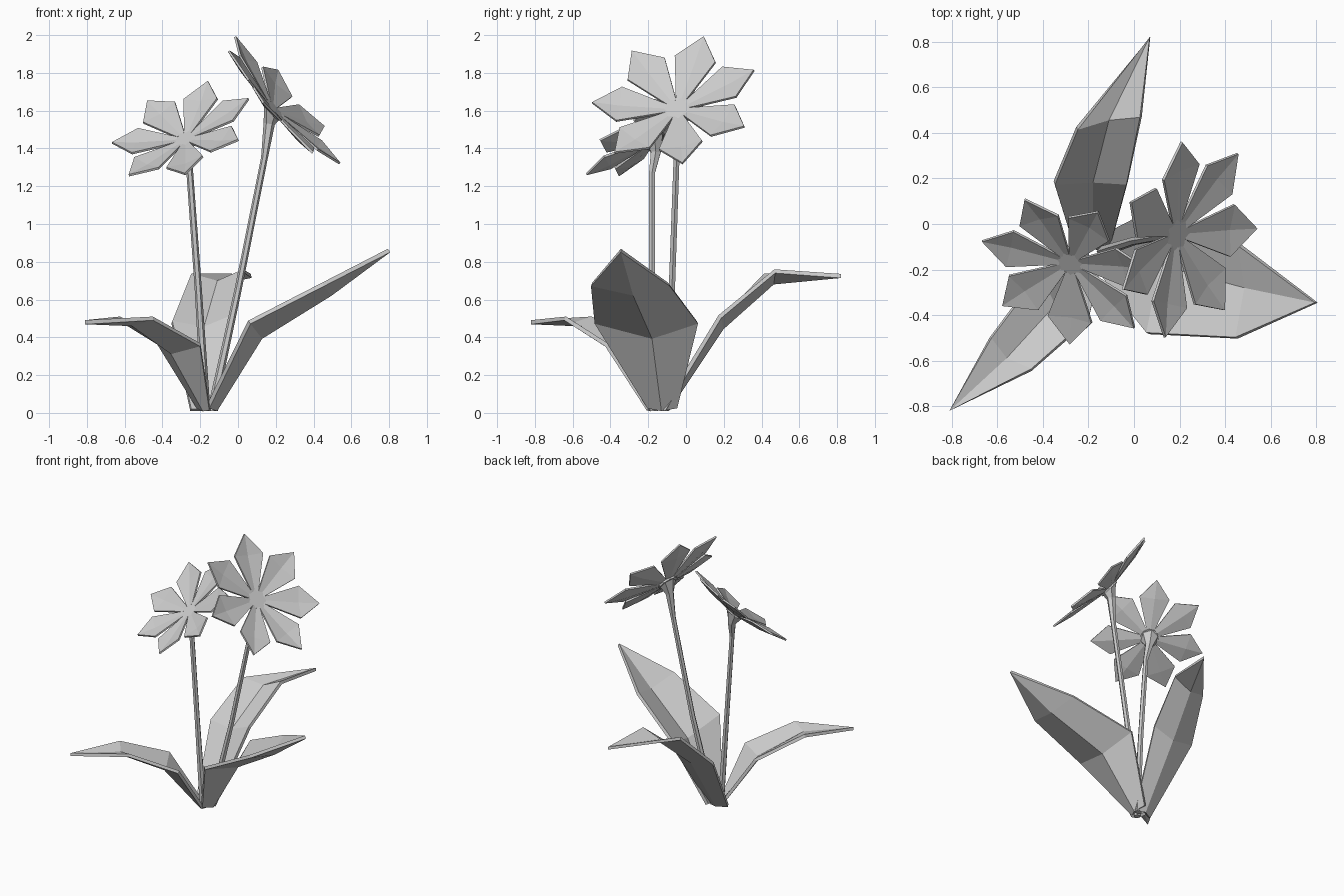
import bpy, math
from mathutils import Vector, Matrix

if "Cube" in bpy.data.objects:
    bpy.data.objects.remove(bpy.data.objects["Cube"])


def make(name, verts, faces, thickness=0.0):
    me = bpy.data.meshes.new(name)
    me.from_pydata([tuple(v) for v in verts], [], faces)
    me.update()
    ob = bpy.data.objects.new(name, me)
    bpy.context.collection.objects.link(ob)
    if thickness:
        mod = ob.modifiers.new("thickness", 'SOLIDIFY')
        mod.thickness = thickness
        mod.offset = 0
    return ob


def blade(rows, tip, start=0):
    """Creased strip: rows of (left, centre, right) ending in a point."""
    verts = [Vector(p) for row in rows for p in row] + [Vector(tip)]
    faces = []
    for i in range(len(rows) - 1):
        a = start + 3 * i
        faces += [(a, a + 1, a + 4, a + 3), (a + 1, a + 2, a + 5, a + 4)]
    a, t = start + 3 * (len(rows) - 1), start + 3 * len(rows)
    faces += [(a, a + 1, t), (a + 1, a + 2, t)]
    return verts, faces


def flower(name, centre, normal, tip_dir, R, count=7):
    n = Vector(normal).normalized()
    d = Vector(tip_dir)
    x = (d - n * d.dot(n)).normalized()
    frame = Matrix((x, n.cross(x), n)).transposed()
    c = Vector(centre)
    verts, faces = [], []
    for k in range(count):
        rot = frame @ Matrix.Rotation(2 * math.pi * k / count, 3, 'Z')
        rows = [[(0.12, -0.06, 0.02), (0.12, 0, 0.01), (0.12, 0.06, 0.02)],
                [(0.68, -0.26, 0.13), (0.68, 0, 0.09), (0.68, 0.26, 0.13)]]
        v, f = blade(rows, (1, 0, 0.167), len(verts))
        verts += [c + rot @ (p * R) for p in v]
        faces += f
    make(name + "_petals", verts, faces, 0.012)
    # Flat disc in the middle
    sides = 10
    disc = []
    for z in (-0.02, 0.03):
        disc += [c + frame @ (Vector((0.16 * math.cos(2 * math.pi * i / sides),
                                      0.16 * math.sin(2 * math.pi * i / sides), z)) * R)
                 for i in range(sides)]
    f = [tuple(range(sides))[::-1], tuple(range(sides, 2 * sides))]
    f += [(i, (i + 1) % sides, sides + (i + 1) % sides, sides + i) for i in range(sides)]
    make(name + "_centre", disc, f)


def stem(name, pts, radii, end_dir, sides=6):
    pts = [Vector(p) for p in pts]
    verts, faces = [], []
    for i, (p, r) in enumerate(zip(pts, radii)):
        t = pts[min(i + 1, len(pts) - 1)] - pts[max(i - 1, 0)]
        t = Vector(end_dir) if i == len(pts) - 1 else (Vector((0, 0, 1)) if i == 0 else t)
        t.normalize()
        u = Vector((0, 1, 0)).cross(t).normalized()
        w = t.cross(u)
        for k in range(sides):
            a = 2 * math.pi * k / sides
            verts.append(p + (u * math.cos(a) + w * math.sin(a)) * r)
    for i in range(len(pts) - 1):
        for k in range(sides):
            a, b = i * sides + k, i * sides + (k + 1) % sides
            faces.append((a, b, b + sides, a + sides))
    faces += [tuple(range(sides))[::-1], tuple(range(len(verts) - sides, len(verts)))]
    make(name, verts, faces)


# Flower heads
n_left, n_right = (-0.45, -0.75, 1), (1.15, -0.3, 1)
flower("left_flower", (-0.278, -0.17, 1.445), n_left, (0.02, -0.32, -0.23), 0.395)
flower("right_flower", (0.183, -0.045, 1.605), n_right, (0.30, 0.04, -0.33), 0.45)

# Stems flaring under the flower heads
radii = [0.024, 0.019, 0.018, 0.03, 0.062]
stem("left_stem", [(-0.17, -0.17, 0.01), (-0.21, -0.18, 0.65), (-0.255, -0.18, 1.27),
                   (-0.268, -0.16, 1.38), (-0.276, -0.167, 1.44)], radii, n_left)
stem("right_stem", [(-0.14, -0.12, 0.01), (0.0, -0.075, 0.65), (0.14, -0.05, 1.35),
                    (0.165, -0.043, 1.53), (0.18, -0.044, 1.6)], radii, n_right)

# Leaves: creased blades from base to tip
leaves = {
    "right_leaf": ([[(-0.16, -0.20, 0.03), (-0.12, -0.13, 0.015), (-0.14, -0.05, 0.03)],
                    [(0.06, -0.48, 0.48), (0.12, -0.18, 0.40), (0.07, 0.06, 0.48)],
                    [(0.45, -0.50, 0.68), (0.49, -0.28, 0.63), (0.46, -0.09, 0.68)]],
                   (0.80, -0.345, 0.86)),
    "back_leaf": ([[(-0.25, -0.14, 0.015), (-0.18, -0.10, 0.015), (-0.11, -0.12, 0.015)],
                   [(-0.35, 0.18, 0.48), (-0.18, 0.19, 0.45), (-0.03, 0.18, 0.51)],
                   [(-0.25, 0.42, 0.73), (-0.11, 0.46, 0.69), (0.03, 0.47, 0.75)]],
                  (0.07, 0.82, 0.725)),
    "front_leaf": ([[(-0.21, -0.13, 0.03), (-0.18, -0.18, 0.015), (-0.15, -0.20, 0.02)],
                    [(-0.42, -0.22, 0.37), (-0.35, -0.36, 0.32), (-0.20, -0.42, 0.36)],
                    [(-0.63, -0.50, 0.50), (-0.56, -0.59, 0.47), (-0.45, -0.64, 0.50)]],
                   (-0.81, -0.82, 0.48)),
}
for name, (rows, tip) in leaves.items():
    v, f = blade(rows, tip)
    make(name, v, f, 0.022)
